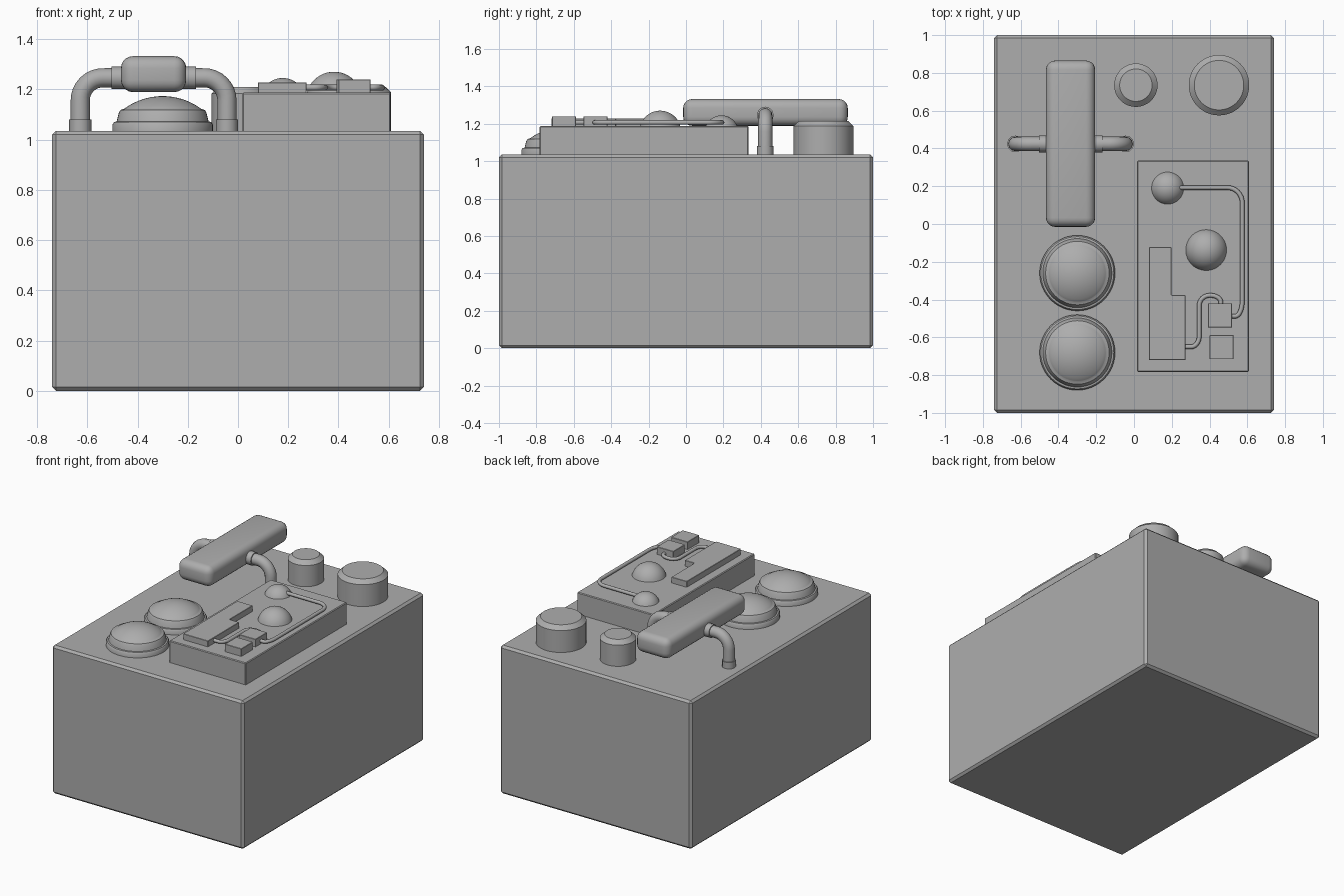
import bpy, bmesh, math
from mathutils import Vector

cube = bpy.data.objects.get("Cube")
if cube:
    bpy.data.objects.remove(cube, do_unlink=True)

grey = bpy.data.materials.new("plain grey")
grey.use_nodes = True
grey.diffuse_color = (0.42, 0.42, 0.42, 1)
grey.node_tree.nodes["Principled BSDF"].inputs["Base Color"].default_value = (0.42, 0.42, 0.42, 1)

TOP = 1.035    # top of the main box
PANEL = 1.187  # top of the raised panel


def finish(obj, smooth=True):
    """Give the object its colour and shading."""
    obj.data.materials.append(grey)
    bpy.ops.object.select_all(action='DESELECT')
    obj.select_set(True)
    bpy.context.view_layer.objects.active = obj
    if obj.type == 'CURVE':
        bpy.ops.object.convert(target='MESH')
        obj = bpy.context.object
    if smooth:
        bpy.ops.object.shade_smooth_by_angle(angle=math.radians(35))
    return obj


def add_mesh(name, bm):
    bmesh.ops.recalc_face_normals(bm, faces=bm.faces)
    me = bpy.data.meshes.new(name)
    bm.to_mesh(me)
    bm.free()
    obj = bpy.data.objects.new(name, me)
    bpy.context.collection.objects.link(obj)
    return obj


def prism(name, outline, z0, z1, bevel=0.0, segments=1):
    """Extrude a flat outline upwards and bevel its edges."""
    bm = bmesh.new()
    face = bm.faces.new([bm.verts.new((x, y, z0)) for x, y in outline])
    new = bmesh.ops.extrude_face_region(bm, geom=[face])["geom"]
    bmesh.ops.translate(bm, vec=(0, 0, z1 - z0),
                        verts=[v for v in new if isinstance(v, bmesh.types.BMVert)])
    if bevel:
        bmesh.ops.bevel(bm, geom=bm.edges[:], offset=bevel, segments=segments,
                        profile=0.5, affect='EDGES')
    return finish(add_mesh(name, bm), segments > 1)


def box(name, x0, x1, y0, y1, z0, z1, bevel=0.0, segments=1):
    return prism(name, [(x0, y0), (x1, y0), (x1, y1), (x0, y1)], z0, z1, bevel, segments)


def lathe(name, profile, x, y, z, steps=48):
    """Spin a (radius, height) profile about the vertical axis."""
    bm = bmesh.new()
    verts = [bm.verts.new((r, 0, h)) for r, h in profile]
    edges = [bm.edges.new(pair) for pair in zip(verts, verts[1:])]
    bmesh.ops.spin(bm, geom=verts + edges, cent=(0, 0, 0), axis=(0, 0, 1),
                   angle=math.tau, steps=steps)
    bmesh.ops.remove_doubles(bm, verts=bm.verts, dist=0.0001)
    obj = add_mesh(name, bm)
    obj.location = (x, y, z)
    return finish(obj)


def cap(radius, height, z=0.0, steps=10):
    """Profile of a spherical cap, from rim to apex."""
    big = (radius ** 2 + height ** 2) / (2 * height)
    start = math.asin(min(1, radius / big))
    return [(big * math.sin(start * (1 - i / steps)),
             z + height - big + big * math.cos(start * (1 - i / steps)))
            for i in range(steps + 1)]


def tube(name, corners, radius, bend):
    """Round pipe along a path with rounded corners."""
    pts = [Vector(c) for c in corners]
    path = [pts[0]]
    for a, b, c in zip(pts, pts[1:], pts[2:]):
        p = b + (a - b).normalized() * min(bend, (a - b).length * 0.5)
        q = b + (c - b).normalized() * min(bend, (c - b).length * 0.5)
        # conic with a circular-arc weight
        w = math.sqrt(0.5)
        for i in range(9):
            t = i / 8
            k0, k1, k2 = (1 - t) ** 2, 2 * w * t * (1 - t), t * t
            path.append((p * k0 + b * k1 + q * k2) / (k0 + k1 + k2))
    path.append(pts[-1])
    cu = bpy.data.curves.new(name, 'CURVE')
    cu.dimensions = '3D'
    cu.bevel_depth = radius
    cu.bevel_resolution = 4
    cu.use_fill_caps = True
    spline = cu.splines.new('POLY')
    spline.points.add(len(path) - 1)
    for point, co in zip(spline.points, path):
        point.co = (*co, 1)
    obj = bpy.data.objects.new(name, cu)
    bpy.context.collection.objects.link(obj)
    return finish(obj)


# Main box
box("main_box", -0.74, 0.74, -1, 1, 0, TOP, 0.015)

# Two stepped domes
dome = [(0, -0.01), (0.2, -0.01), (0.2, 0.025), (0.193, 0.035), (0.183, 0.037),
        (0.175, 0.07), (0.168, 0.083), (0.152, 0.088)] + cap(0.15, 0.048, 0.09)
for side, y in (("front", -0.68), ("rear", -0.26)):
    lathe(side + "_dome", dome, -0.3, y, TOP)

# Two posts with chamfered tops
for name, x, r, h in (("small_post", 0.01, 0.115, 0.175), ("large_post", 0.45, 0.16, 0.18)):
    lathe(name, [(0, -0.01), (r, -0.01), (r, h - 0.027), (r - 0.029, h), (0, h)], x, 0.735, TOP)

# Raised bar held by bent pipes
BAR_X, BAR_Y, BAR_Z = -0.336, 0.424, 1.246
box("raised_bar", BAR_X - 0.13, BAR_X + 0.13, -0.015, 0.865, 1.189, 1.332, 0.048, 5)
for side, s in (("left", 1), ("right", -1)):
    leg = BAR_X + s * 0.292
    tube(side + "_pipe", [(leg, BAR_Y, TOP), (leg, BAR_Y, BAR_Z),
                          (BAR_X, BAR_Y, BAR_Z)], 0.038, 0.09)
    tube(side + "_foot_collar", [(leg, BAR_Y, TOP - 0.01), (leg, BAR_Y, 1.08)], 0.044, 0)
    tube(side + "_bar_collar", [(BAR_X + s * 0.1, BAR_Y, BAR_Z),
                                (BAR_X + s * 0.168, BAR_Y, BAR_Z)], 0.045, 0)

# Raised panel with its fittings
box("panel", 0.017, 0.608, -0.783, 0.335, TOP - 0.01, PANEL, 0.005)
prism("stepped_plate", [(0.08, -0.72), (0.272, -0.72), (0.272, -0.376), (0.198, -0.376),
                        (0.198, -0.122), (0.08, -0.122)], PANEL - 0.005, 1.228, 0.002)
box("rear_block", 0.392, 0.519, -0.548, -0.42, PANEL - 0.005, 1.24, 0.002)
box("front_block", 0.4, 0.527, -0.716, -0.588, PANEL - 0.005, 1.24, 0.002)
lathe("small_button", cap(0.085, 0.058), 0.178, 0.19, PANEL)
lathe("large_button", cap(0.108, 0.083), 0.382, -0.138, PANEL)

# Wires on the panel
WIRE_Z = 1.207
tube("long_wire", [(x, y, WIRE_Z) for x, y in
                   ((0.2, 0.193), (0.573, 0.193), (0.573, -0.488), (0.5, -0.488))], 0.012, 0.08)
tube("short_wire", [(x, y, WIRE_Z) for x, y in
                    ((0.26, -0.65), (0.345, -0.65), (0.345, -0.378), (0.46, -0.378),
                     (0.46, -0.45))], 0.012, 0.055)
